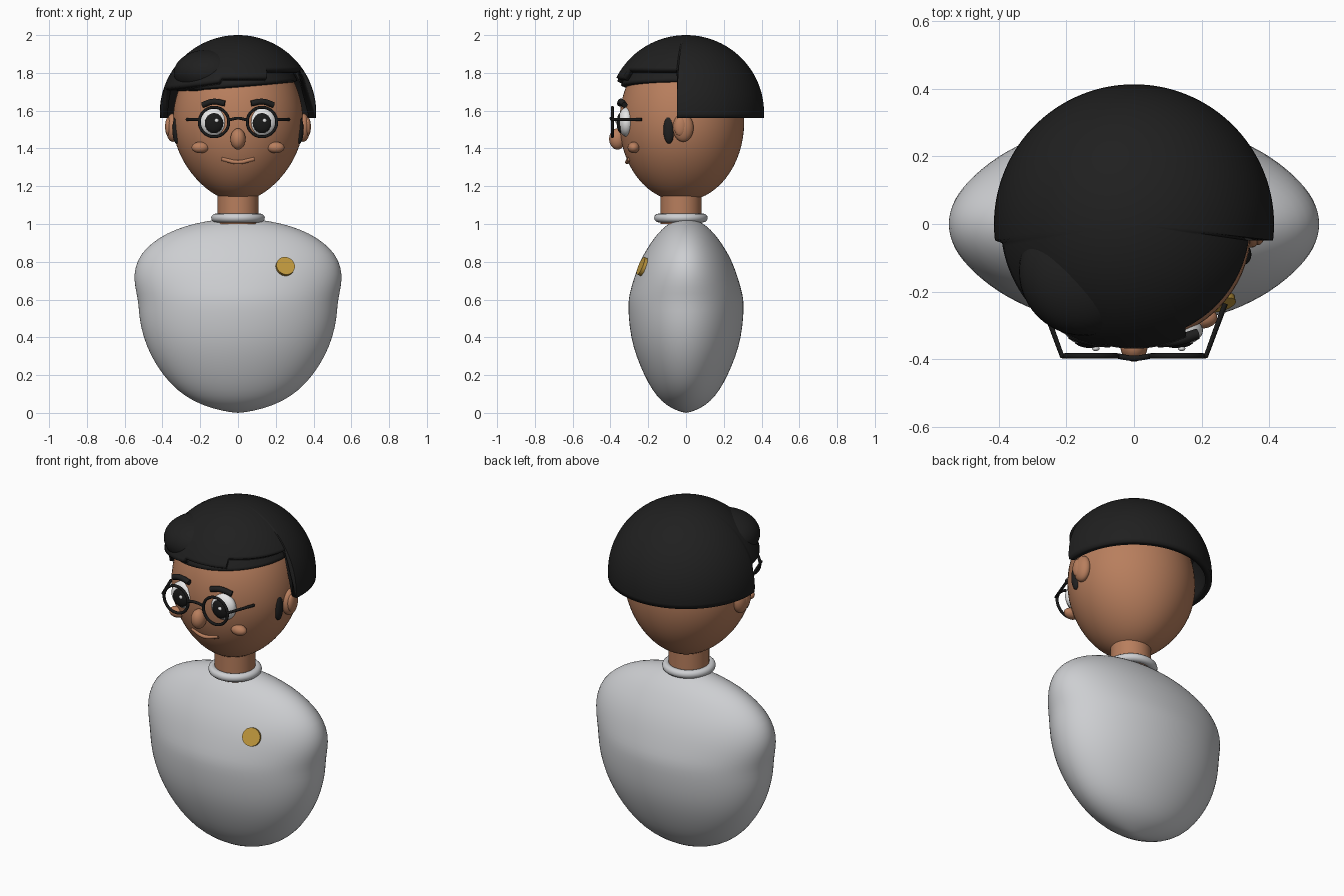
import bpy, math
from mathutils import Vector

if "Cube" in bpy.data.objects:
    bpy.data.objects.remove(bpy.data.objects["Cube"])


def material(name, rgb):
    m = bpy.data.materials.new(name)
    m.diffuse_color = (*rgb, 1)
    m.use_nodes = True
    m.node_tree.nodes["Principled BSDF"].inputs["Base Color"].default_value = m.diffuse_color
    return m


SKIN = material("skin", (0.48, 0.21, 0.11))
HAIR = material("hair_black", (0.014, 0.014, 0.014))
SHIRT = material("shirt_grey", (0.61, 0.62, 0.64))
WHITE = material("eye_white", (0.8, 0.8, 0.8))
DARK = material("frame_black", (0.01, 0.01, 0.01))
GOLD = material("badge_gold", (0.55, 0.33, 0.05))


def finish(ob, name, mat, angle=40):
    ob.name = name
    ob.data.materials.clear()
    ob.data.materials.append(mat)
    bpy.ops.object.select_all(action='DESELECT')
    ob.select_set(True)
    bpy.context.view_layer.objects.active = ob
    if ob.type == 'MESH':
        bpy.ops.object.shade_smooth_by_angle(angle=math.radians(angle))
    return ob


def mesh_object(name, verts, faces, mat):
    me = bpy.data.meshes.new(name)
    me.from_pydata(verts, [], faces)
    ob = bpy.data.objects.new(name, me)
    bpy.context.collection.objects.link(ob)
    return finish(ob, name, mat)


def ball(name, loc, radii, mat, seg=32):
    bpy.ops.mesh.primitive_uv_sphere_add(segments=seg, ring_count=seg // 2, radius=1)
    ob = bpy.context.object
    for v in ob.data.vertices:
        v.co = Vector([c * r for c, r in zip(v.co, radii)])
    ob.location = loc
    return finish(ob, name, mat)


def cylinder(name, loc, radius, depth, mat, normal=(0, 0, 1)):
    bpy.ops.mesh.primitive_cylinder_add(vertices=48, radius=radius, depth=depth, location=loc)
    ob = bpy.context.object
    ob.rotation_euler = Vector(normal).to_track_quat('Z', 'Y').to_euler()
    return finish(ob, name, mat)


def torus(name, loc, major, minor, mat, rot=(0, 0, 0)):
    bpy.ops.mesh.primitive_torus_add(major_segments=48, minor_segments=12, location=loc,
                                     rotation=rot, major_radius=major, minor_radius=minor)
    return finish(bpy.context.object, name, mat)


def tube(name, points, radius, mat, smooth=True):
    cu = bpy.data.curves.new(name, 'CURVE')
    cu.dimensions = '3D'
    cu.bevel_depth = radius
    cu.bevel_resolution = 3
    cu.use_fill_caps = True
    sp = cu.splines.new('BEZIER')
    sp.bezier_points.add(len(points) - 1)
    for bp, p in zip(sp.bezier_points, points):
        bp.co = p
        bp.handle_left_type = bp.handle_right_type = 'AUTO' if smooth else 'VECTOR'
    ob = bpy.data.objects.new(name, cu)
    bpy.context.collection.objects.link(ob)
    return finish(ob, name, mat)


def hair_cap(name, centre, radii, bottom, thickness, cols=240, rows=28):
    """Part of an ellipsoid whose lower rim follows bottom(cos, sin)."""
    verts, faces = [], []
    for i in range(rows):
        for j in range(cols):
            a = math.tau * (j + 0.5) / cols
            c, s = math.cos(a), math.sin(a)
            lat0 = math.asin((bottom(c, s) - centre[2]) / radii[2])
            lat = lat0 + (math.pi / 2 - lat0) * i / rows
            k = math.cos(lat)
            verts.append((centre[0] + radii[0] * k * c, centre[1] + radii[1] * k * s,
                          centre[2] + radii[2] * math.sin(lat)))
    verts.append((centre[0], centre[1], centre[2] + radii[2]))
    for j in range(cols):
        n = (j + 1) % cols
        for i in range(rows - 1):
            faces.append((i * cols + j, i * cols + n, (i + 1) * cols + n, (i + 1) * cols + j))
        faces.append(((rows - 1) * cols + j, (rows - 1) * cols + n, rows * cols))
    ob = mesh_object(name, verts, faces, HAIR)
    mod = ob.modifiers.new("thickness", 'SOLIDIFY')
    mod.thickness = thickness
    mod.offset = -1
    return ob


# Torso: stacked elliptical sections (height, half width, half depth)
SECTIONS = [(0, .02, .01), (.02, .13, .07), (.06, .235, .13), (.12, .325, .178), (.2, .398, .222),
            (.3, .462, .264), (.4, .502, .292), (.5, .524, .304), (.58, .528, .307),
            (.63, .538, .3), (.7, .552, .28), (.77, .547, .257), (.84, .517, .225),
            (.9, .457, .187), (.95, .38, .15), (.99, .28, .108), (1.015, .17, .07), (1.03, .06, .03)]
N = 48
verts = [(rx * math.cos(math.tau * j / N), ry * math.sin(math.tau * j / N), z)
         for z, rx, ry in SECTIONS for j in range(N)]
faces = [(i * N + j, i * N + (j + 1) % N, (i + 1) * N + (j + 1) % N, (i + 1) * N + j)
         for i in range(len(SECTIONS) - 1) for j in range(N)]
faces += [tuple(reversed(range(N))), tuple(range(len(verts) - N, len(verts)))]
torso = mesh_object("torso", verts, faces, SHIRT)
torso.data.polygons.foreach_set("use_smooth", [True] * len(faces))
torso.modifiers.new("smooth", 'SUBSURF').levels = 1

# Neck, collar and badge
cylinder("neck", (0, -.027, 1.08), .108, .16, SKIN)
torus("collar", (0, -.027, 1.032), .119, .023, SHIRT)
cylinder("badge", (.25, -.23, .775), .05, .022, GOLD, (.25, -1, .42))

# Head, slightly narrowed towards the chin
head = ball("head", (0, -.022, 1.54), (.345, .33, .42), SKIN, 64)
for v in head.data.vertices:
    t = max(0, -v.co.z / .42)
    v.co.x *= 1 - .16 * t * t


# Hair: outer shell with a stepped fringe, inner fringe layer and side tuft
def shell_rim(c, s):
    if s > -.12:
        return 1.56
    if c < -.27:
        return 1.715 + .04 * (c + 1) / .73
    return 1.775 if c < .43 else 1.82


hair_cap("hair_shell", (0, 0, 1.59), (.414, .413, .41), shell_rim, .035)
hair_cap("hair_fringe", (0, -.022, 1.54), (.365, .36, .435),
         lambda c, s: 1.735 + .025 * c, .03)
ball("hair_tuft", (-.15, -.14, 1.8), (.19, .19, .125), HAIR, 48)

# Nose and mouth
ball("nose", (0, -.363, 1.45), (.04, .044, .056), SKIN)
tube("mouth", [(-.085, -.3, 1.345), (0, -.312, 1.327), (.085, -.3, 1.345)], .011, SKIN)

# Paired features
for side, s in (("left", -1), ("right", 1)):
    ball(side + "_ear", (.345 * s, -.015, 1.51), (.037, .055, .075), SKIN)
    ball(side + "_inner_ear", (.368 * s, -.03, 1.515), (.018, .032, .05), SKIN)
    ball(side + "_sideburn", (.325 * s, -.09, 1.5), (.022, .03, .075), HAIR)
    ball(side + "_cheek", (.2 * s, -.277, 1.405), (.046, .032, .03), SKIN)
    ball(side + "_eye", (.127 * s, -.315, 1.54), (.077, .045, .077), WHITE)
    ball(side + "_pupil", (.127 * s, -.345, 1.535), (.05, .022, .054), DARK)
    ball(side + "_eye_glint", (.127 * s + .014, -.368, 1.548), (.011, .008, .011), WHITE, 16)
    tube(side + "_brow", [(.07 * s, -.35, 1.638), (.13 * s, -.343, 1.648),
                          (.188 * s, -.325, 1.63)], .016, HAIR)
    # Spectacle rim and temple arm
    torus(side + "_rim", (.127 * s, -.39, 1.54), .078, .008, DARK, (math.pi / 2, 0, 0))
    tube(side + "_temple", [(.2 * s, -.39, 1.553), (.213 * s, -.39, 1.553),
                            (.27 * s, -.235, 1.553)], .008, DARK, False)
tube("glasses_bridge", [(-.05, -.39, 1.55), (0, -.397, 1.56), (.05, -.39, 1.55)], .008, DARK)
